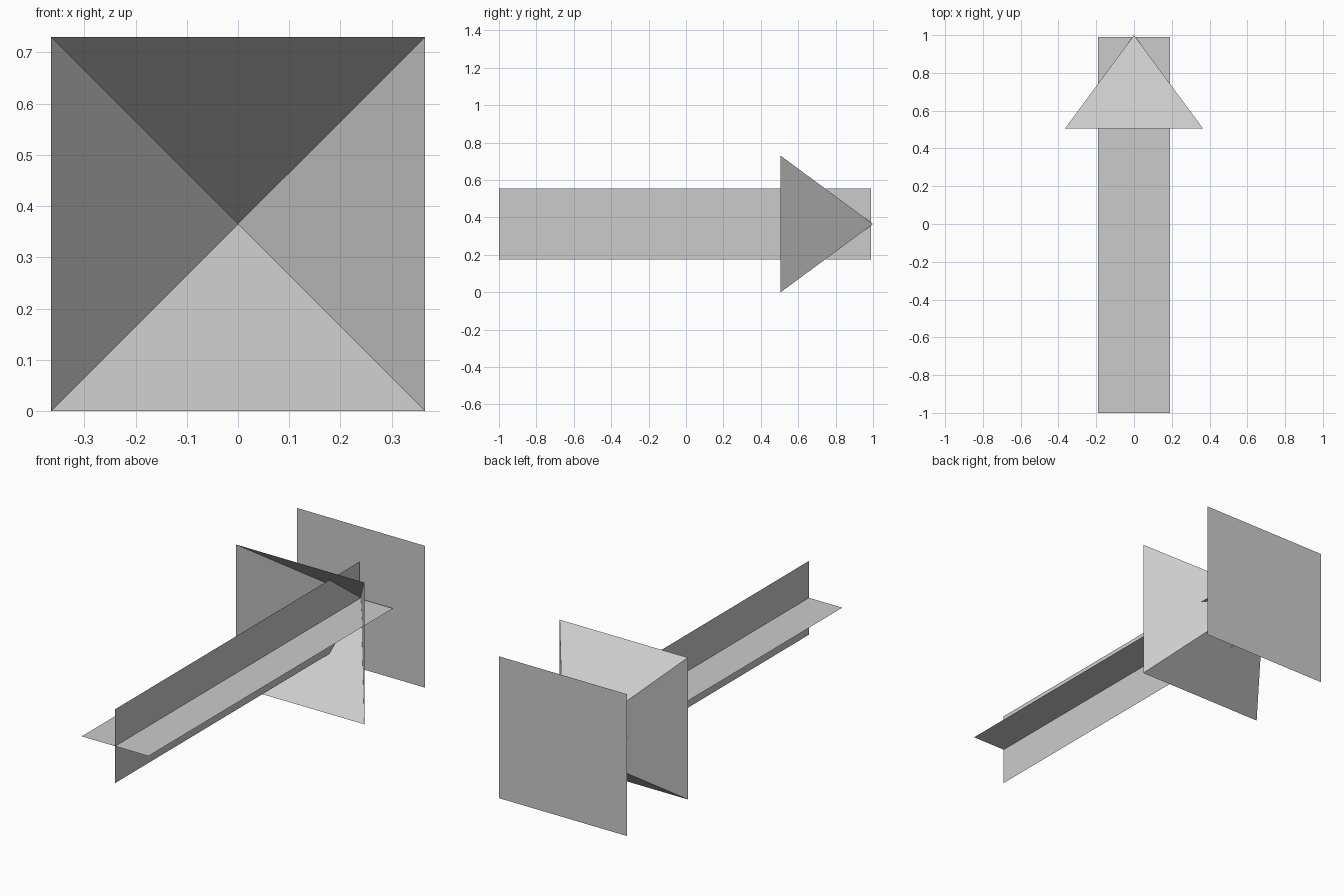
import bpy
import bmesh
from math import radians
from mathutils import Matrix, Vector

if "Cube" in bpy.data.objects:
    bpy.data.objects.remove(bpy.data.objects["Cube"])

HALF = 0.365            # half width of head and plate, also the axis height
BLADE = 0.19            # half width of the shaft blades
BASE_Y, TIP_Y, SHAFT_END = 0.506, 1.0, 0.99


def add_object(name, bm):
    mesh = bpy.data.meshes.new(name)
    bm.to_mesh(mesh)
    bm.free()
    obj = bpy.data.objects.new(name, mesh)
    obj.location.z = HALF
    bpy.context.collection.objects.link(obj)
    return obj


def add_sheet(name, matrix):
    bm = bmesh.new()
    bmesh.ops.create_grid(bm, x_segments=1, y_segments=1, size=1, matrix=matrix)
    return add_object(name, bm)


# Shaft: two crossed flat blades along y
centre = Matrix.Translation((0, (SHAFT_END - 1) / 2, 0))
size = Matrix.Diagonal((BLADE, (SHAFT_END + 1) / 2, 1, 1))
for name, angle in (("shaft_blade_flat", 0), ("shaft_blade_upright", 90)):
    add_sheet(name, centre @ Matrix.Rotation(radians(angle), 4, 'Y') @ size)

# Square plate touching the tip
add_sheet("end_plate", Matrix.Translation((0, TIP_Y, 0))
          @ Matrix.Rotation(radians(-90), 4, 'X') @ Matrix.Scale(HALF, 4))

# Arrow head: four-sided pyramid, open at the base
bm = bmesh.new()
tip = bm.verts.new((0, TIP_Y, 0))
ring = [bm.verts.new(Vector((x * HALF, BASE_Y, z * HALF)))
        for x, z in ((-1, -1), (1, -1), (1, 1), (-1, 1))]
for i in range(4):
    bm.faces.new((ring[i - 1], tip, ring[i]))
bm.normal_update()
for face in bm.faces:
    centre_point = face.calc_center_median()
    if face.normal.x * centre_point.x + face.normal.z * centre_point.z < 0:
        face.normal_flip()
add_object("arrow_head", bm)
